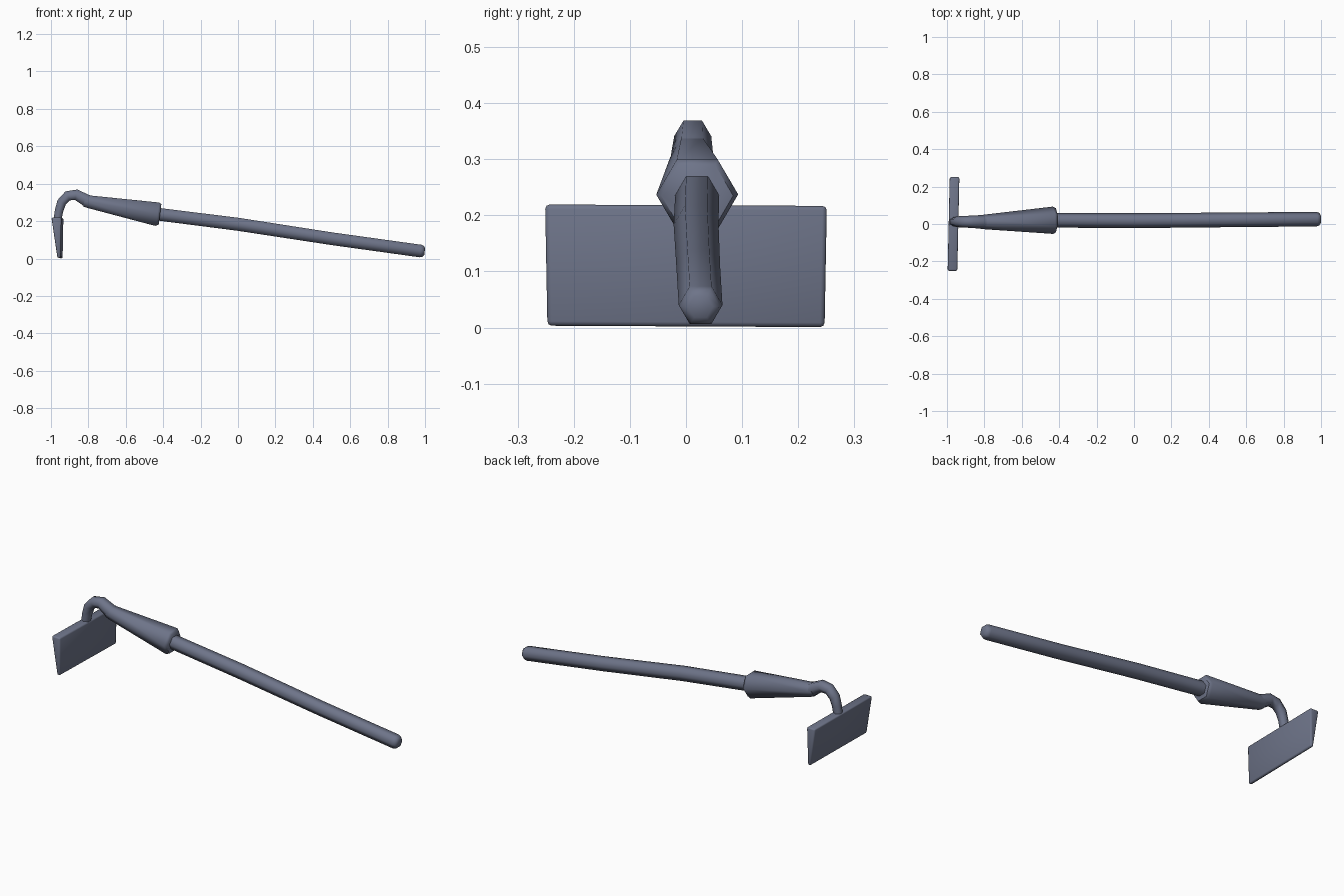
import bpy, bmesh, math
from mathutils import Vector

if "Cube" in bpy.data.objects:
    bpy.data.objects.remove(bpy.data.objects["Cube"])

# Dark blue-grey metal colour shared by every part
mat = bpy.data.materials.new("slate")
mat.diffuse_color = (0.155, 0.175, 0.25, 1)
mat.use_nodes = True
mat.node_tree.nodes["Principled BSDF"].inputs["Base Color"].default_value = mat.diffuse_color


def finish(name, bm, angle):
    bmesh.ops.recalc_face_normals(bm, faces=bm.faces)
    me = bpy.data.meshes.new(name)
    bm.to_mesh(me)
    bm.free()
    me.materials.append(mat)
    ob = bpy.data.objects.new(name, me)
    bpy.context.collection.objects.link(ob)
    bpy.ops.object.select_all(action='DESELECT')
    ob.select_set(True)
    bpy.context.view_layer.objects.active = ob
    bpy.ops.object.shade_smooth_by_angle(angle=math.radians(angle))
    return ob


def hex_tube(name, path, angle=62, sides=6):
    """Six-sided tube; path entries are (x, y, z, radius)."""
    bm = bmesh.new()
    pts = [Vector(p[:3]) for p in path]
    rings = []
    for i, p in enumerate(pts):
        a, b = pts[max(i - 1, 0)], pts[min(i + 1, len(pts) - 1)]
        t = (b - a).normalized()
        side = Vector((0, 1, 0))
        side = (side - t * side.dot(t)).normalized()
        up = t.cross(side)
        ring = []
        for k in range(sides):
            w = 2 * math.pi * k / sides
            ring.append(bm.verts.new(p + path[i][3] * (side * math.cos(w) + up * math.sin(w))))
        rings.append(ring)
    for r, s in zip(rings, rings[1:]):
        for k in range(sides):
            n = (k + 1) % sides
            bm.faces.new((r[k], r[n], s[n], s[k]))
    bm.faces.new(rings[0])
    bm.faces.new(rings[-1])
    return finish(name, bm, angle)


# Slightly bowed wooden shaft with a rounded butt end
hex_tube("handle", [(-0.46, 0.02, 0.241, 0.039), (0, 0.018, 0.183, 0.040),
                    (0.5, 0.022, 0.106, 0.039), (0.976, 0.026, 0.040, 0.039),
                    (0.99, 0.026, 0.038, 0.034), (0.998, 0.026, 0.037, 0.022)])

# Tapered socket with a chamfered rim
hex_tube("socket", [(-0.82, 0.011, 0.309, 0.036), (-0.80, 0.011, 0.304, 0.039),
                    (-0.432, 0.02, 0.237, 0.073), (-0.417, 0.02, 0.235, 0.064)])

# Gooseneck bending down to the blade
hex_tube("neck", [(-0.79, 0.011, 0.302, 0.038), (-0.815, 0.011, 0.313, 0.037),
                  (-0.865, 0.012, 0.341, 0.033), (-0.91, 0.012, 0.335, 0.031),
                  (-0.943, 0.012, 0.300, 0.029), (-0.957, 0.012, 0.255, 0.026),
                  (-0.967, 0.012, 0.195, 0.024)])

# Wedge-shaped blade, thick at the top and thin at the cutting edge
bm = bmesh.new()
bmesh.ops.create_cube(bm, size=1)
for v in bm.verts:
    top, right, back = v.co.z > 0, v.co.x > 0, v.co.y > 0
    y = (0.251 if top else 0.247) * (1 if back else -1)
    if top:
        x, z = (-0.939 if right else -0.992), 0.218
    else:
        x, z = (-0.943 if right else -0.960), 0.002
    v.co = (x + 0.022 * y, y, z - 0.005 * y)
bmesh.ops.bevel(bm, geom=bm.edges[:], offset=0.008, segments=2, profile=0.5, affect='EDGES')
finish("blade", bm, 62)
